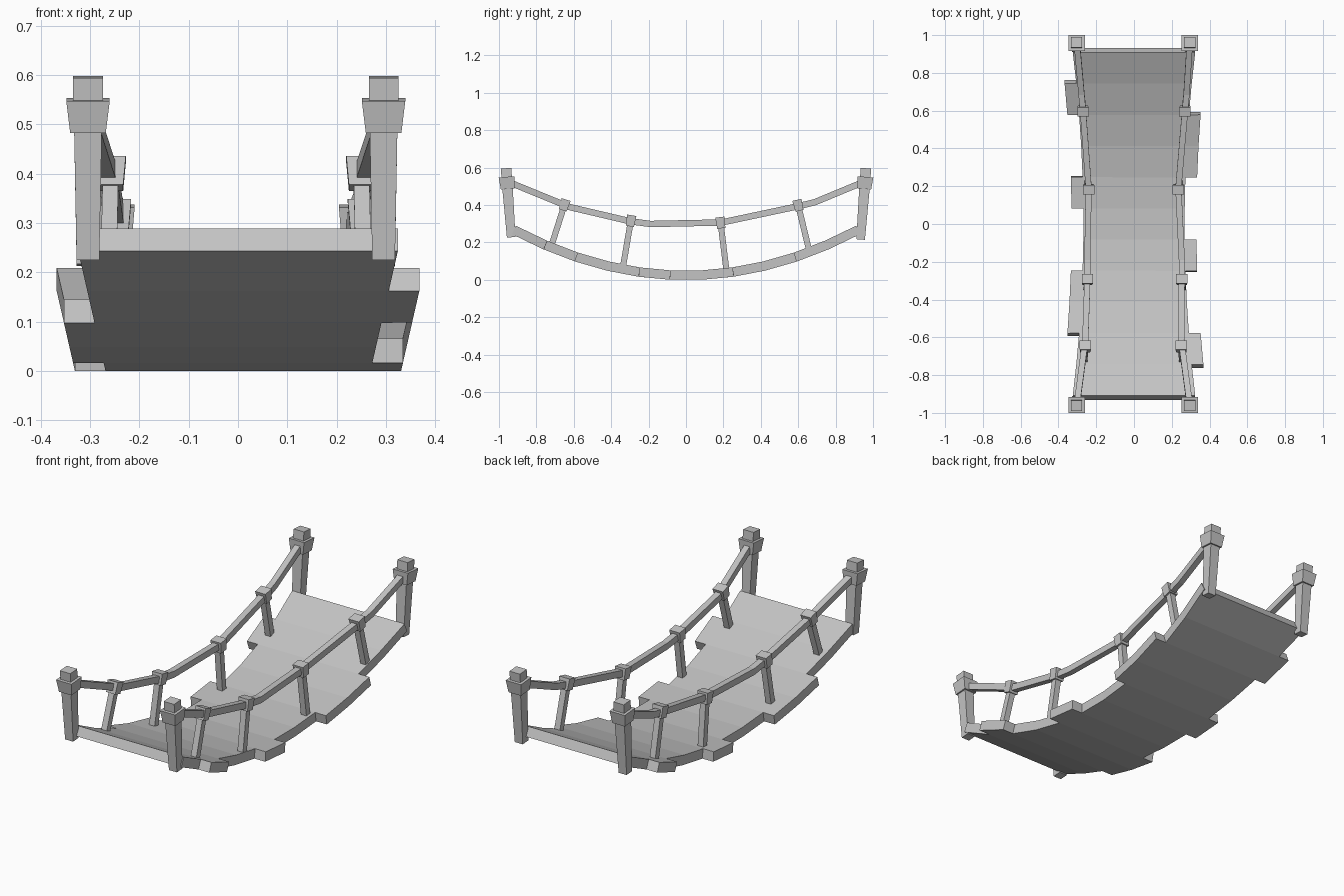
import bpy, bmesh
from mathutils import Vector

cube = bpy.data.objects.get("Cube")
if cube:
    bpy.data.objects.remove(cube, do_unlink=True)

grey = bpy.data.materials.new("plain_grey")
grey.use_nodes = True
COLOUR = (0.55, 0.55, 0.55, 1)
grey.diffuse_color = COLOUR
grey.node_tree.nodes["Principled BSDF"].inputs["Base Color"].default_value = COLOUR


def finish(name, bm):
    bmesh.ops.recalc_face_normals(bm, faces=bm.faces)
    mesh = bpy.data.meshes.new(name)
    bm.to_mesh(mesh)
    bm.free()
    mesh.materials.append(grey)
    obj = bpy.data.objects.new(name, mesh)
    bpy.context.collection.objects.link(obj)
    return obj


def loft(name, stations):
    """Rectangular beam through stations of (point, half width in x, half depth)."""
    bm = bmesh.new()
    pts = [Vector(s[0]) for s in stations]
    rings = []
    for i, (p, hx, hd) in enumerate(stations):
        t = pts[min(i + 1, len(pts) - 1)] - pts[max(i - 1, 0)]
        t.x = 0
        depth = t.normalized().cross(Vector((1, 0, 0))) * hd
        side = Vector((hx, 0, 0))
        rings.append([bm.verts.new(pts[i] + side * a + depth * b)
                      for a, b in ((-1, -1), (1, -1), (1, 1), (-1, 1))])
    for low, high in zip(rings, rings[1:]):
        for k in range(4):
            n = (k + 1) % 4
            bm.faces.new((low[k], low[n], high[n], high[k]))
    bm.faces.new(rings[0])
    bm.faces.new(rings[-1])
    return finish(name, bm)


# Sagging deck: one centre strip, with plank ends jutting out on some segments
HALF, SEGMENTS, OVERHANG = 0.92, 11, 0.062
LEFT_PLANKS = {2, 4, 8, 7}      # +x side, counted from the front
LEFT_PLANKS = {1, 4, 7, 8}
RIGHT_PLANKS = {2, 3, 6, 9}     # -x side
bm = bmesh.new()
rows = []
for i in range(SEGMENTS + 1):
    y = -HALF + 2 * HALF * i / SEGMENTS
    sag = (y / HALF) ** 2
    w = 0.268 + 0.056 * sag
    rows.append([bm.verts.new((x, y, 0.023 + 0.243 * sag))
                 for x in (-w - OVERHANG, -w, w, w + OVERHANG)])
for i, (a, b) in enumerate(zip(rows, rows[1:])):
    columns = [1] + [0] * (i in RIGHT_PLANKS) + [2] * (i in LEFT_PLANKS)
    if i in RIGHT_PLANKS:
        columns.append(0)
    if i in LEFT_PLANKS:
        columns.append(2)
    for c in sorted(set(columns)):
        bm.faces.new((a[c], a[c + 1], b[c + 1], b[c]))
bmesh.ops.delete(bm, geom=[v for v in bm.verts if not v.link_faces], context='VERTS')
deck = finish("deck", bm)
solid = deck.modifiers.new("thickness", 'SOLIDIFY')
solid.thickness = 0.05
solid.offset = 0
solid.use_even_offset = True

# Corner posts, leaning outward along the bridge
for end, e in (("front", -1), ("back", 1)):
    base = 0.227 if e < 0 else 0.215
    for label, x in (("right", -0.304), ("left", 0.295)):
        def at(z):
            return (x, e * (0.934 + (z - 0.22) * 0.075), z)
        tag = end + "_" + label
        loft(tag + "_post", [(at(base), 0.023, 0.023), (at(0.49), 0.028, 0.028)])
        loft(tag + "_post_collar", [(at(0.485), 0.036, 0.036), (at(0.55), 0.044, 0.043)])
        loft(tag + "_post_cap", [(at(0.54), 0.03, 0.028), (at(0.596), 0.03, 0.028)])

# Handrails with balusters; each baluster is (top y, top z, foot y, foot z)
BALUSTERS = ((-0.65, 0.40, -0.72, 0.18), (-0.295, 0.315, -0.335, 0.08),
             (0.185, 0.305, 0.215, 0.06), (0.60, 0.398, 0.655, 0.17))
SIDES = (("right", -0.302, (-0.258, -0.247, -0.24, -0.27)),
         ("left", 0.295, (0.25, 0.253, 0.235, 0.27)))
for label, post_x, xs in SIDES:
    path = [(post_x, -0.955, 0.525), (xs[0], -0.62, 0.388),
            (xs[1], -0.30, 0.313), (xs[1], -0.19, 0.298),
            (xs[2], 0.19, 0.306), (xs[3], 0.60, 0.393),
            (xs[3] * 1.03, 0.69, 0.415), (post_x, 0.955, 0.525)]
    loft(label + "_handrail", [(p, 0.016, 0.017) for p in path])
    for n, (x, (ty, tz, fy, fz)) in enumerate(zip(xs, BALUSTERS), 1):
        top, foot = Vector((x, ty, tz)), Vector((x * 1.02, fy, fz))
        axis = (top - foot).normalized() * 0.03
        loft(f"{label}_baluster_{n}", [(foot, 0.016, 0.016), (top, 0.016, 0.016)])
        loft(f"{label}_baluster_collar_{n}",
             [(top - axis, 0.026, 0.022), (top + axis, 0.03, 0.025)])
